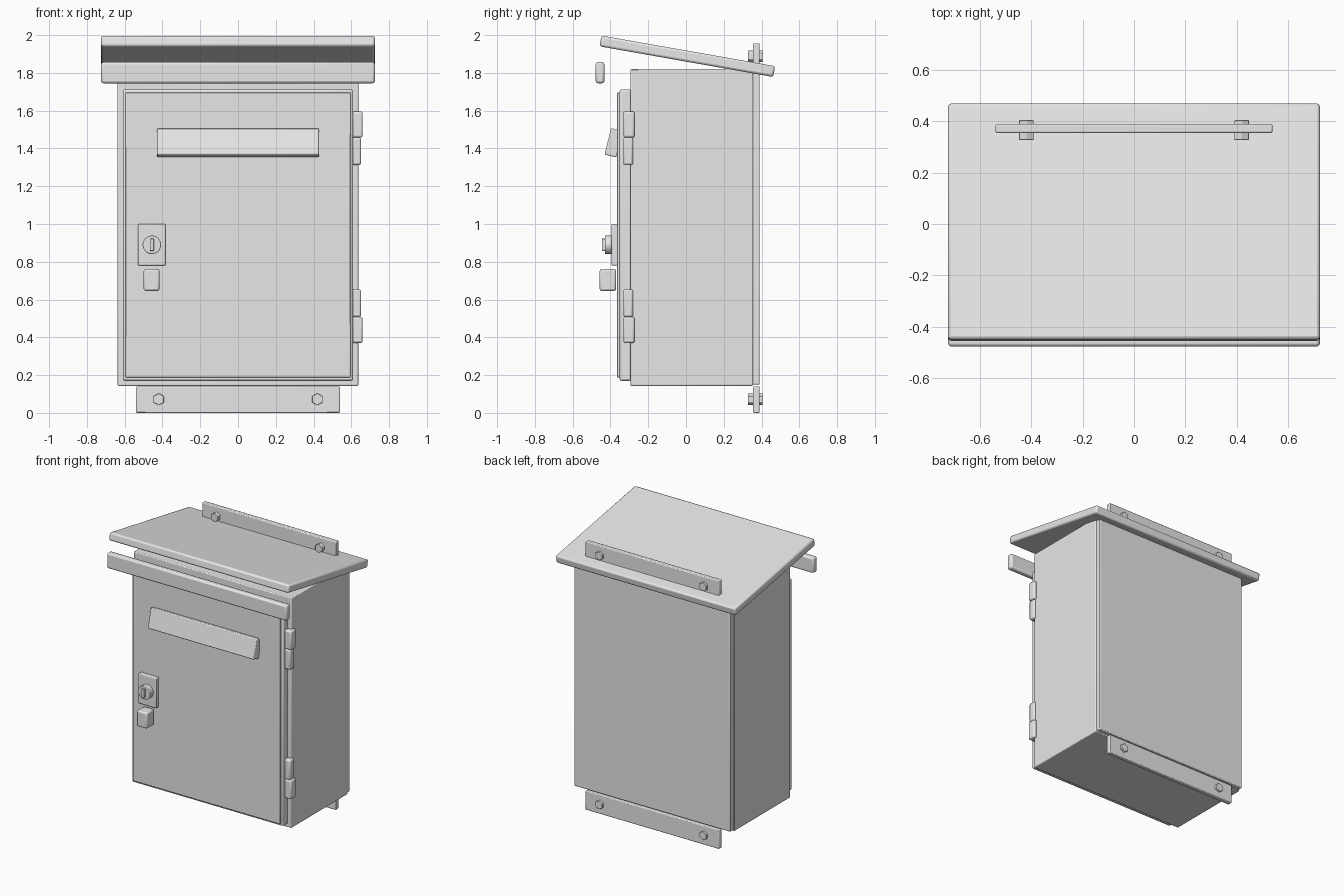
import bpy
import math

cube = bpy.data.objects.get("Cube")
if cube:
    bpy.data.objects.remove(cube, do_unlink=True)

# One light grey metal for the whole box
grey = bpy.data.materials.new("light_grey_metal")
grey.use_nodes = True
grey.diffuse_color = (0.8, 0.8, 0.8, 1)
grey.node_tree.nodes["Principled BSDF"].inputs["Base Color"].default_value = (0.8, 0.8, 0.8, 1)


def finish(obj, name, bevel):
    obj.name = name
    obj.data.materials.append(grey)
    bpy.ops.object.transform_apply(location=False, rotation=False, scale=True)
    if bevel:
        mod = obj.modifiers.new("soft_edges", "BEVEL")
        mod.width = bevel
        mod.segments = 2
        mod.limit_method = "ANGLE"
    bpy.ops.object.shade_smooth_by_angle(angle=math.radians(35))
    return obj


def box(name, x, y, z, bevel=0.006, tilt=0):
    """Box from (min, max) ranges, optionally tilted about its own x axis."""
    ranges = (x, y, z)
    bpy.ops.mesh.primitive_cube_add(size=1, location=[(a + b) / 2 for a, b in ranges])
    obj = bpy.context.object
    obj.scale = [b - a for a, b in ranges]
    obj.rotation_euler.x = math.radians(tilt)
    return finish(obj, name, bevel)


def rod(name, x, y, z, radius, sides, bevel=0.003):
    """Round or hexagonal rod running along y between a (min, max) range."""
    bpy.ops.mesh.primitive_cylinder_add(
        vertices=sides, radius=radius, depth=y[1] - y[0],
        location=(x, (y[0] + y[1]) / 2, z), rotation=(math.pi / 2, 0, 0))
    return finish(bpy.context.object, name, bevel)


# Cabinet and back panel
box("cabinet", (-0.637, 0.637), (-0.295, 0.355), (0.143, 1.82))
box("back_panel", (-0.63, 0.63), (0.34, 0.39), (0.15, 1.81))

# Door with raised panel
box("door", (-0.61, 0.61), (-0.352, -0.29), (0.17, 1.712), 0.01)
box("door_panel", (-0.595, 0.595), (-0.366, -0.34), (0.187, 1.695), 0.004)

# Sloping roof and front rain strip
box("roof", (-0.725, 0.725), (-0.46, 0.474), (1.859, 1.917), 0.012, tilt=-10)
box("rain_strip", (-0.725, 0.725), (-0.478, -0.432), (1.745, 1.857), 0.012)

# Letter flap
box("letter_flap", (-0.428, 0.428), (-0.415, -0.351), (1.358, 1.502), 0.006, tilt=-14)

# Lock and pull knob
box("lock_plate", (-0.53, -0.384), (-0.394, -0.36), (0.78, 1.0))
rod("lock_cylinder", -0.456, (-0.43, -0.39), 0.89, 0.049, 32)
box("key_bar", (-0.466, -0.446), (-0.446, -0.425), (0.858, 0.922), 0.002)
box("pull_knob", (-0.499, -0.416), (-0.457, -0.37), (0.646, 0.761), 0.01)

# Hinges, each with a wide and a narrow knuckle
for side, middle, wide in (("upper", 1.458, 1), ("lower", 0.508, -1)):
    spans = [(middle, middle + wide * 0.138), (middle, middle - wide * 0.146)]
    for label, span, grow in zip(("wide", "narrow"), spans, (0.008, 0)):
        box(f"{side}_hinge_{label}_knuckle", (0.605, 0.652 + grow),
            (-0.332, -0.28 + grow), tuple(sorted(span)), 0.01)

# Mounting rails with hexagonal bolts
for level, bottom in (("lower", 0.0), ("upper", 1.816)):
    box(f"{level}_rail", (-0.54, 0.54), (0.355, 0.39), (bottom, bottom + 0.14))
    for side, x in (("right", -0.42), ("left", 0.42)):
        rod(f"{level}_{side}_bolt", x, (0.328, 0.405), bottom + 0.072, 0.032, 6, 0.002)
